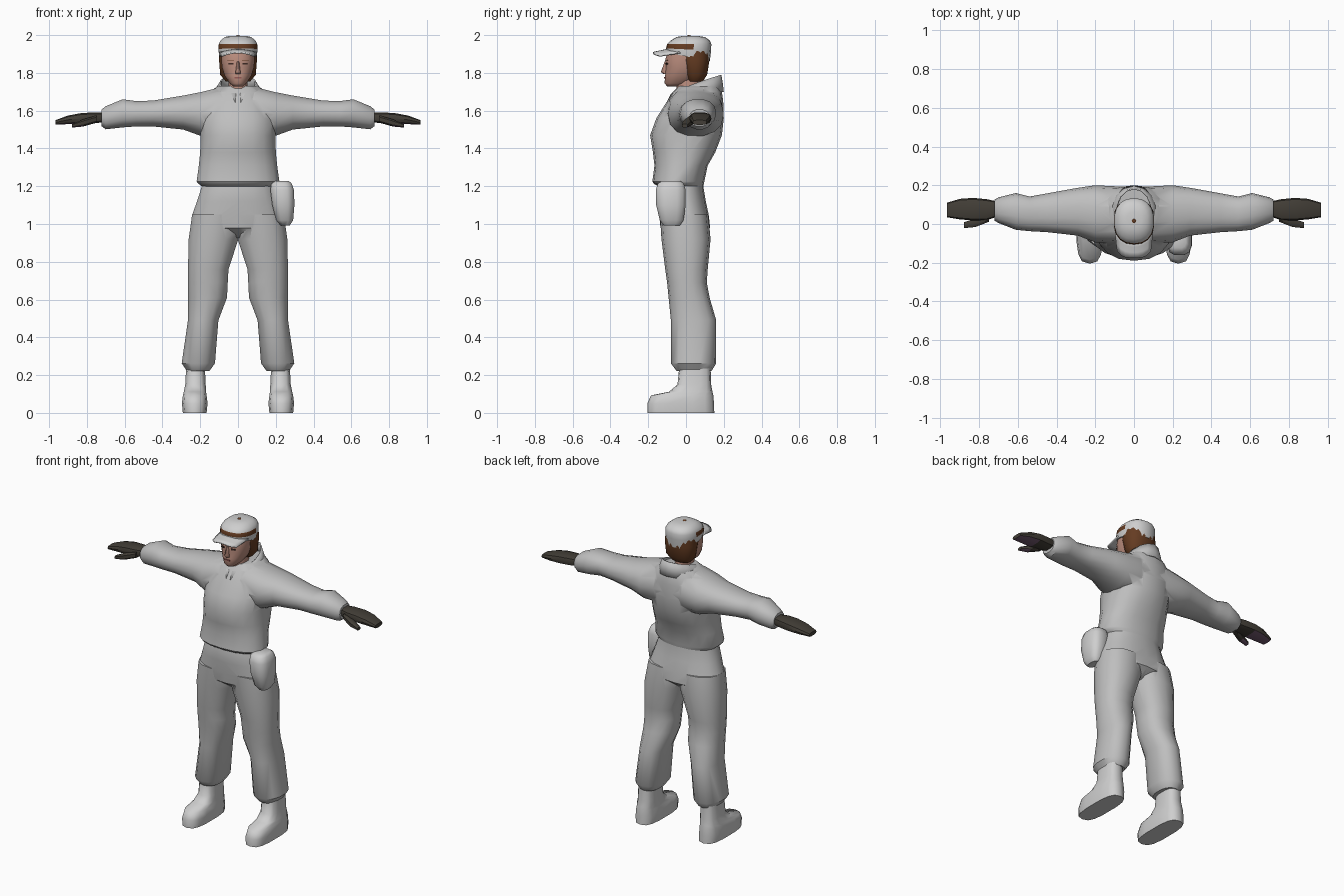
import bpy, bmesh, math
from mathutils import Matrix, Vector

if "Cube" in bpy.data.objects:
    bpy.data.objects.remove(bpy.data.objects["Cube"])


def material(name, rgb):
    m = bpy.data.materials.new(name)
    m.diffuse_color = (*rgb, 1)
    m.use_nodes = True
    m.node_tree.nodes["Principled BSDF"].inputs["Base Color"].default_value = m.diffuse_color
    return m


CLOTH = material("grey cloth", (0.52, 0.52, 0.52))
LIGHT = material("light grey", (0.62, 0.62, 0.62))
BROWN = material("brown hair", (0.13, 0.045, 0.016))
SKIN = material("skin", (0.50, 0.27, 0.21))
GLOVE = material("dark glove", (0.055, 0.048, 0.038))
MAUVE = material("mauve palm", (0.17, 0.10, 0.16))
DARK = material("dark eye", (0.05, 0.025, 0.02))
LIP = material("lip", (0.30, 0.10, 0.09))


def finish(name, bm, mats, angle=40):
    bmesh.ops.recalc_face_normals(bm, faces=bm.faces)
    me = bpy.data.meshes.new(name)
    bm.to_mesh(me)
    bm.free()
    ob = bpy.data.objects.new(name, me)
    bpy.context.collection.objects.link(ob)
    for m in mats:
        me.materials.append(m)
    smooth(ob, angle)
    return ob


def activate(ob):
    bpy.ops.object.select_all(action='DESELECT')
    ob.select_set(True)
    bpy.context.view_layer.objects.active = ob


def smooth(ob, angle=40):
    activate(ob)
    bpy.ops.object.shade_smooth_by_angle(angle=math.radians(angle))


def loft(name, rings, mats, axis='z', n=14, e=2.3, side=1, rule=None, angle=40):
    """Rings are (position, a0, a1, y0, y1[, slope]); a is x for a z loft and z for an x loft."""
    bm = bmesh.new()
    loops = []
    for p, a0, a1, y0, y1, *slope in rings:
        loop = []
        for i in range(n):
            t = 2 * math.pi * (i + 0.5) / n
            c, s = math.cos(t), math.sin(t)
            a = (a0 + a1) / 2 + (a1 - a0) / 2 * math.copysign(abs(c) ** (2 / e), c)
            dy = (y1 - y0) / 2 * math.copysign(abs(s) ** (2 / e), s)
            y = (y0 + y1) / 2 + dy
            q = p + (slope[0] * dy if slope else 0)
            loop.append(bm.verts.new((side * a, y, q) if axis == 'z' else (side * q, y, a)))
        loops.append(loop)
    for l0, l1 in zip(loops, loops[1:]):
        for i in range(n):
            j = (i + 1) % n
            bm.faces.new((l0[i], l0[j], l1[j], l1[i]))
    bm.faces.new(loops[0])
    bm.faces.new(loops[-1])
    bmesh.ops.recalc_face_normals(bm, faces=bm.faces)
    if rule:
        bm.normal_update()
        for f in bm.faces:
            f.material_index = rule(f)
    return finish(name, bm, mats, angle)


def union(ob, others):
    for o in others:
        mod = ob.modifiers.new("join", 'BOOLEAN')
        mod.operation = 'UNION'
        mod.solver = 'EXACT'
        mod.object = o
        activate(ob)
        bpy.ops.object.modifier_apply(modifier=mod.name)
        bpy.data.objects.remove(o)
    smooth(ob, 50)


def plate(name, loc, size, mat, turn=0):
    bm = bmesh.new()
    bmesh.ops.create_cube(bm, size=1, matrix=Matrix.Translation(loc)
                          @ Matrix.Rotation(turn, 4, 'Z') @ Matrix.Diagonal((*size, 1)))
    return finish(name, bm, [mat])


# jacket: torso joined with one sleeve loft running hand to hand
torso = [(1.19, .18, -.13, .09), (1.213, .212, -.17, .095), (1.225, .222, -.178, .097),
         (1.31, .21, -.167, .115), (1.38, .203, -.175, .155), (1.47, .20, -.19, .19),
         (1.56, .205, -.157, .20), (1.65, .19, -.10, .197), (1.70, .15, -.07, .19),
         (1.73, .11, -.04, .18)]
jacket = loft("jacket", [(z, -r, r, a, b) for z, r, a, b in torso], [CLOTH], n=18)
half = [(.10, 1.46, 1.725, -.10, .195), (.20, 1.465, 1.70, -.095, .20), (.29, 1.498, 1.682, -.06, .187),
        (.45, 1.515, 1.655, -.042, .158), (.54, 1.515, 1.652, -.037, .142), (.61, 1.51, 1.662, -.03, .16),
        (.70, 1.50, 1.625, .005, .138), (.722, 1.517, 1.607, .018, .125)]
sleeves = loft("sleeves", [(-r[0], *r[1:]) for r in reversed(half)] + half, [CLOTH], axis='x')
union(jacket, [sleeves])

# trousers: pelvis joined with two legs
pelvis = loft("trousers", [(.925, -.05, .05, -.06, .06), (.98, -.19, .19, -.135, .128),
                           (1.05, -.245, .245, -.142, .12), (1.12, -.22, .22, -.147, .105),
                           (1.19, -.197, .197, -.15, .093), (1.25, -.18, .18, -.13, .09)], [CLOTH], n=18)
leg = [(.222, .15, .272, -.05, .135), (.262, .12, .30, -.08, .16), (.49, .102, .267, -.08, .16),
       (.61, .056, .266, -.092, .125), (.69, .052, .267, -.10, .11), (.76, .048, .267, -.11, .115),
       (.92, -.005, .264, -.13, .13), (1.05, -.04, .246, -.138, .118)]
union(pelvis, [loft("leg", leg, [CLOTH], side=s) for s in (1, -1)])

# belt pouch on one hip
loft("pouch", [(.993, .225, .275, -.12, -.03), (1.02, .20, .293, -.14, -.012), (1.10, .18, .30, -.16, 0),
               (1.18, .17, .298, -.162, 0), (1.215, .175, .285, -.15, -.01),
               (1.228, .19, .27, -.125, -.03)], [LIGHT], n=12, e=3, angle=50)

for s, label in ((1, "left"), (-1, "right")):
    # boots
    loft(label + "_boot", [(0, .165, .293, -.205, .15), (.05, .16, .298, -.205, .148),
                           (.093, .165, .293, -.185, .145), (.112, .168, .288, -.09, .14),
                           (.15, .17, .28, -.045, .133), (.25, .175, .275, -.035, .13)],
         [LIGHT], e=3, side=s, angle=60)

    # gloved hands with pale finger undersides
    def under(f):
        return int(f.normal.z < -.6 and abs(f.calc_center_median().x) > .83)
    loft(label + "_hand", [(.70, 1.54, 1.59, .04, .115), (.76, 1.532, 1.592, .02, .128),
                           (.83, 1.53, 1.588, .018, .135), (.90, 1.528, 1.575, .024, .13),
                           (.967, 1.525, 1.55, .035, .11)],
         [GLOVE, MAUVE], axis='x', n=10, e=3, side=s, rule=under)
    loft(label + "_thumb", [(.75, 1.535, 1.575, .01, .06), (.82, 1.515, 1.555, -.017, .03),
                            (.878, 1.51, 1.53, -.022, .01)],
         [GLOVE, MAUVE], axis='x', n=8, e=3, side=s, rule=under)

    # eyes and brows
    plate(label + "_eye", (s * .037, -.1025, 1.848), (.026, .006, .009), DARK, s * .25)
    plate(label + "_brow", (s * .038, -.1025, 1.867), (.036, .006, .005), BROWN, s * .25)

# collar: standing band, high at the back and low at the throat
bm = bmesh.new()
rows = []
for rx, y0, y1, z0, z1 in ((.135, -.105, .20, 1.64, 1.70), (.115, -.08, .195, 1.69, 1.745),
                           (.095, -.06, .187, 1.692, 1.79)):
    row = []
    for i in range(15):
        t = math.radians(-84 + 348 * i / 14 * (264 + 84) / 348)
        k = (math.sin(t) + 1) / 2
        row.append(bm.verts.new((rx * math.cos(t), y0 + (y1 - y0) * k, z0 + (z1 - z0) * k ** .75)))
    rows.append(row)
for a, b in zip(rows, rows[1:]):
    for i in range(14):
        bm.faces.new((a[i], a[i + 1], b[i + 1], b[i]))
collar = finish("collar", bm, [CLOTH])
collar.modifiers.new("thickness", 'SOLIDIFY').thickness = .008

# head
loft("neck", [(1.66, -.055, .055, -.06, .08), (1.79, -.05, .05, -.045, .075)], [SKIN], n=12)
loft("face", [(1.728, -.026, .026, -.10, -.03), (1.745, -.045, .045, -.115, .03),
              (1.785, -.072, .072, -.112, .07), (1.83, -.086, .086, -.107, .09),
              (1.875, -.09, .09, -.11, .10), (1.92, -.09, .09, -.095, .11)], [SKIN], n=16, angle=60)
loft("nose", [(1.795, -.016, .016, -.122, -.09), (1.805, -.015, .015, -.133, -.09),
              (1.86, -.007, .007, -.113, -.09)], [SKIN], n=6, e=2, angle=60)
plate("mouth", (0, -.1125, 1.774), (.038, .006, .008), LIP)
loft("hair", [(1.755, -.066, .066, .01, .09), (1.79, -.096, .096, -.01, .113),
              (1.87, -.102, .102, -.035, .126), (1.915, -.10, .10, -.05, .126)], [BROWN], n=16)


# cap with a brown band round its front half
def band(f):
    c = f.calc_center_median()
    return int(1.925 < c.z < 1.952 and c.y < .05 and abs(f.normal.z) < .8)


cap = [(1.885, .10, -.10, .126, -.2), (1.924, .105, -.106, .133, -.05), (1.953, .103, -.10, .134, 0),
       (1.972, .093, -.08, .126, 0), (1.99, .07, -.05, .10, 0), (1.996, .04, -.015, .06, 0)]
loft("cap", [(z, -r, r, a, b, k) for z, r, a, b, k in cap], [LIGHT, BROWN], n=18, rule=band, angle=50)
bm = bmesh.new()
bmesh.ops.create_uvsphere(bm, u_segments=8, v_segments=4, radius=1,
                          matrix=Matrix.Translation((0, .015, 1.994)) @ Matrix.Diagonal((.013, .013, .006, 1)))
finish("cap_button", bm, [BROWN])

# visor: curved peak sloping forward and drooping at the sides
bm = bmesh.new()
rows = []
for v in range(4):
    row = []
    for i in range(9):
        u = i / 4 - 1
        x = u * (.098 - .012 * v / 3)
        y0 = -.09 + .06 * u * u
        y1 = -.174 + .035 * u ** 4
        row.append(bm.verts.new((x, y0 + (y1 - y0) * v / 3, 1.925 - .018 * v / 3 - .018 * u * u)))
    rows.append(row)
for a, b in zip(rows, rows[1:]):
    for i in range(8):
        bm.faces.new((a[i], a[i + 1], b[i + 1], b[i]))
visor = finish("visor", bm, [LIGHT])
mod = visor.modifiers.new("thickness", 'SOLIDIFY')
mod.thickness = .008
mod.offset = 0
